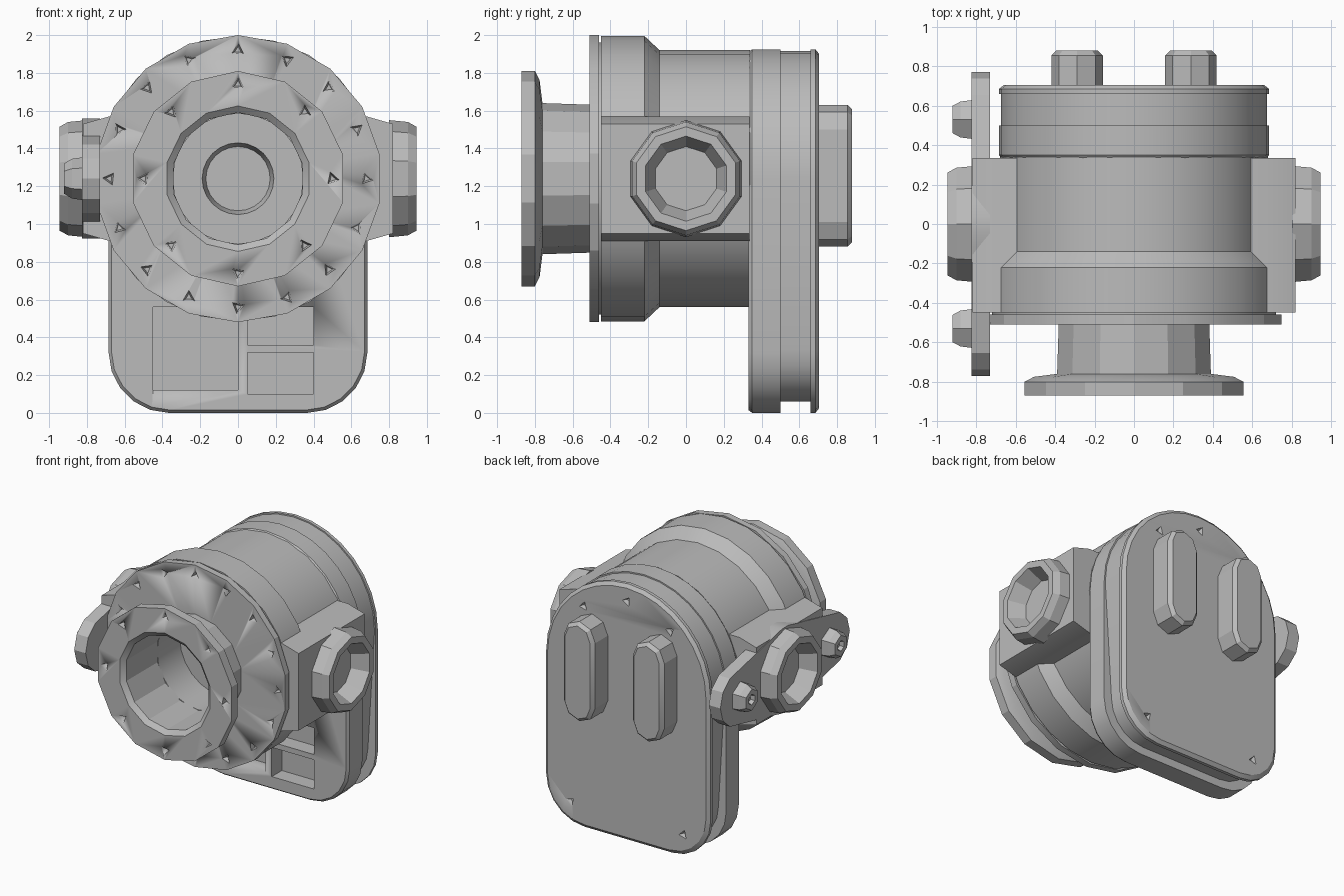
import bpy
import bmesh
from math import sin, cos, pi, radians

if "Cube" in bpy.data.objects:
    bpy.data.objects.remove(bpy.data.objects["Cube"], do_unlink=True)

CZ = 1.24  # height of the main axis

metal = bpy.data.materials.new("cast_grey")
metal.use_nodes = True
metal.diffuse_color = (0.5, 0.5, 0.5, 1)
metal.node_tree.nodes["Principled BSDF"].inputs["Base Color"].default_value = (0.5, 0.5, 0.5, 1)


def place(axis, u, v, a):
    return (u, a, v) if axis == "y" else (a, u, v)


def add_loft(bm, rings, axis, closed=False):
    """Skin equal rings of (u, v) at depth a; cap the ends or close the loop."""
    loops = [[bm.verts.new(place(axis, u, v, a)) for u, v in pts] for a, pts in rings]
    n = len(loops[0])
    pairs = list(zip(loops, loops[1:]))
    if closed:
        pairs.append((loops[-1], loops[0]))
    else:
        bm.faces.new(loops[0])
        bm.faces.new(loops[-1])
    for p, q in pairs:
        for i in range(n):
            j = (i + 1) % n
            bm.faces.new((p[i], p[j], q[j], q[i]))


def finish(name, bm):
    bmesh.ops.recalc_face_normals(bm, faces=bm.faces)
    mesh = bpy.data.meshes.new(name)
    bm.to_mesh(mesh)
    bm.free()
    mesh.materials.append(metal)
    ob = bpy.data.objects.new(name, mesh)
    bpy.context.collection.objects.link(ob)
    bpy.ops.object.select_all(action="DESELECT")
    bpy.context.view_layer.objects.active = ob
    ob.select_set(True)
    bpy.ops.object.shade_smooth_by_angle(angle=radians(20))
    return ob


def loft(name, rings, axis="y", closed=False):
    bm = bmesh.new()
    add_loft(bm, rings, axis, closed)
    return finish(name, bm)


def ngon(r, n, u=0.0, v=CZ, turn=0.0):
    return [(u + r * cos(turn + 2 * pi * i / n), v + r * sin(turn + 2 * pi * i / n)) for i in range(n)]


def arc(r, start, end, steps, u, v):
    angles = [radians(start + (end - start) * i / steps) for i in range(steps + 1)]
    return [(u + r * cos(t), v + r * sin(t)) for t in angles]


def rect(u0, u1, v0, v1):
    return [(u0, v0), (u1, v0), (u1, v1), (u0, v1)]


def lathe(name, profile, n, axis="y", u=0.0, v=CZ, closed=False):
    return loft(name, [(a, ngon(r, n, u, v, pi / 2)) for a, r in profile], axis, closed)


def cut(target, solids):
    """Subtract a list of lofted solids from the target."""
    bm = bmesh.new()
    for rings in solids:
        add_loft(bm, rings, "y")
    cutter = finish("cutter", bm)
    cutter.hide_render = True
    mod = target.modifiers.new("cut", "BOOLEAN")
    mod.operation = "DIFFERENCE"
    mod.solver = "EXACT"
    mod.object = cutter
    bpy.context.view_layer.objects.active = target
    bpy.ops.object.modifier_apply(modifier=mod.name)
    bpy.data.objects.remove(cutter, do_unlink=True)


def pit(u, v, face, depth, turn):
    """Three-sided bolt pit narrowing away from the face."""
    return [(face - depth * 0.3, ngon(0.042, 3, u, v, turn)), (face + depth, ngon(0.02, 3, u, v, turn))]


def pit_circle(count, r, face, depth):
    angles = [pi / 2 + 2 * pi * i / count for i in range(count)]
    return [pit(r * cos(t), CZ + r * sin(t), face, depth, t * 2.3) for t in angles]


# Main round body with a stepped bore
lathe("main_body", [(0.34, 0.68), (-0.14, 0.68), (-0.22, 0.755), (-0.45, 0.755), (-0.45, 0.72),
                    (-0.47, 0.72), (-0.47, 0.345), (-0.2, 0.345), (-0.2, 0.19), (-0.12, 0.17)], 24)

# Bolted front disc
disc = lathe("front_disc", [(-0.46, 0.37), (-0.46, 0.76), (-0.51, 0.76), (-0.51, 0.37)], 18, closed=True)
cut(disc, pit_circle(16, 0.68, -0.51, 0.035))

# Inlet pipe and its flange
pipe = lathe("inlet_pipe", [(-0.46, 0.35), (-0.46, 0.39), (-0.76, 0.40), (-0.775, 0.52), (-0.8, 0.57),
                            (-0.87, 0.57), (-0.87, 0.385), (-0.84, 0.35)], 14, closed=True)
cut(pipe, pit_circle(8, 0.5, -0.87, 0.05))

# Tapered side blocks and side ports
for side, label in ((1, "left"), (-1, "right")):
    rings = [(side * x, rect(-0.45, 0.335, CZ - h, CZ + h))
             for x, h in ((0.45, 0.33), (0.68, 0.33), (0.82, 0.29))]
    loft(label + "_block", rings, "x")
    port = ((0.80, 0.31), (0.90, 0.30), (0.945, 0.275), (0.945, 0.225), (0.825, 0.17))
    lathe(label + "_port", [(side * a, r) for a, r in port], 10, "x")

# Two-bolt flange on the right side
outline = (arc(0.2, -65, 65, 4, 0.57, CZ) + arc(0.32, 70, 110, 3, 0, CZ)
           + arc(0.2, 115, 245, 4, -0.57, CZ) + arc(0.32, 250, 290, 3, 0, CZ))
loft("right_flange", [(-0.73, outline), (-0.825, outline)], "x")
for y, label in ((-0.53, "front"), (0.53, "back")):
    lathe(label + "_flange_bolt", [(-0.81, 0.115), (-0.88, 0.105), (-0.92, 0.08),
                                   (-0.92, 0.04), (-0.89, 0.03)], 6, "x", u=y)


def plate(top, half, bottom, corner):
    """Round-topped outline with rounded lower corners."""
    side = half - corner
    return (arc(top, 0, 180, 16, 0, CZ) + arc(corner, 180, 270, 5, -side, bottom + corner)
            + arc(corner, 270, 360, 5, side, bottom + corner))


# Base plate with pockets, recessed spacer, rear cover
base = loft("base_plate", [(0.33, plate(0.67, 0.67, 0.015, 0.31)), (0.35, plate(0.685, 0.685, 0, 0.32)),
                           (0.50, plate(0.685, 0.685, 0, 0.32))])
pockets = [rect(-0.45, 0.0, 0.12, 0.56), rect(0.05, 0.4, 0.10, 0.32), rect(0.05, 0.4, 0.36, 0.56)]
cut(base, [[(0.3, p), (0.45, p)] for p in pockets])

spacer = plate(0.675, 0.62, 0.06, 0.28)
loft("spacer_plate", [(0.495, spacer), (0.665, spacer)])

cover = loft("rear_cover", [(0.66, plate(0.685, 0.685, 0.0, 0.32)), (0.685, plate(0.685, 0.685, 0.0, 0.32)),
                            (0.705, plate(0.66, 0.66, 0.025, 0.31))])
spots = [(0.56 * cos(t), CZ + 0.56 * sin(t)) for t in (radians(50), pi / 2, radians(130))]
spots += [(s * 0.47, 0.17) for s in (-1, 1)]
cut(cover, [pit(x, z, 0.705, -0.03, x * 5) for x, z in spots])

# Raised oval bosses on the rear cover
for side, label in ((1, "left"), (-1, "right")):
    def oval(r):
        return (arc(r, 0, 180, 4, side * 0.288, 1.50)
                + arc(r, 180, 360, 4, side * 0.288, 1.01))
    loft(label + "_rear_boss", [(0.69, oval(0.13)), (0.855, oval(0.13)), (0.88, oval(0.105))])
